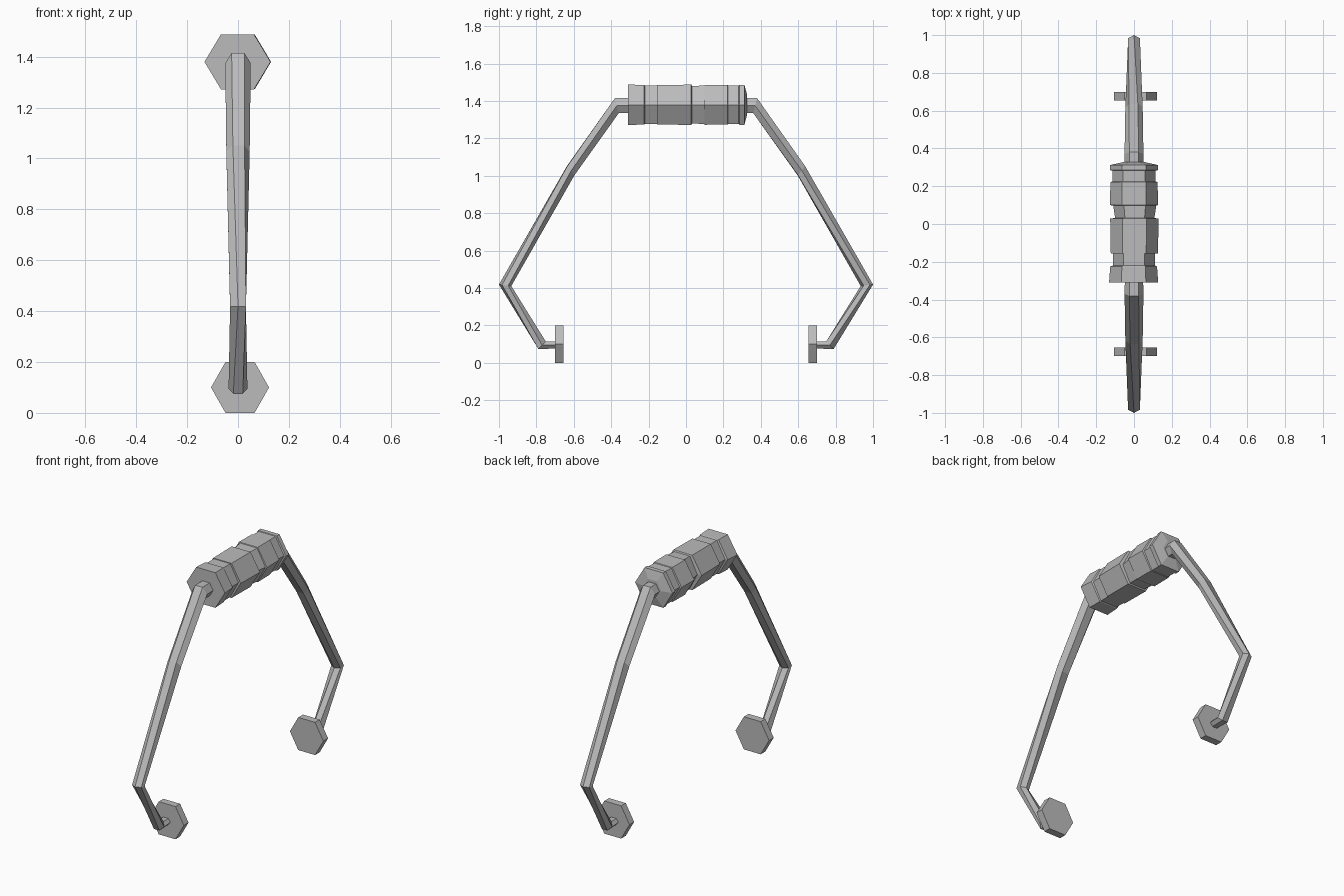
import bpy, bmesh
from math import sin, cos, radians, pi
from mathutils import Vector

cube = bpy.data.objects.get("Cube")
if cube:
    bpy.data.objects.remove(cube, do_unlink=True)

metal = bpy.data.materials.new("grey_metal")
metal.use_nodes = True
GREY = (0.5, 0.5, 0.5, 1)
metal.diffuse_color = GREY
metal.node_tree.nodes["Principled BSDF"].inputs["Base Color"].default_value = GREY


def hex_ring(centre, half_x, up, twist=0):
    """Six points round a centre; 'up' is the second half axis."""
    angles = [radians(60 * i + twist) for i in range(6)]
    return [Vector(centre) + Vector((half_x * cos(t), 0, 0)) + Vector(up) * sin(t)
            for t in angles]


def loft(name, rings, turn=0):
    """Skin a row of hexagons, cap both ends."""
    bm = bmesh.new()
    rows = [[bm.verts.new(p) for p in ring] for ring in rings]
    for a, b in zip(rows, rows[1:]):
        for i in range(6):
            j = (i + 1) % 6
            bm.faces.new((a[i], a[j], b[j], b[i]))
    bm.faces.new(rows[0])
    bm.faces.new(rows[-1])
    bmesh.ops.recalc_face_normals(bm, faces=bm.faces)
    mesh = bpy.data.meshes.new(name)
    bm.to_mesh(mesh)
    bm.free()
    mesh.materials.append(metal)
    obj = bpy.data.objects.new(name, mesh)
    obj.rotation_euler.z = turn
    bpy.context.collection.objects.link(obj)
    return obj


# Bent arm: centre y, z; half width; outward axis y, z; twist
ARM = [
    (-0.28, 1.375, 0.048, 0.0, 0.046, 0),
    (-0.37, 1.375, 0.050, -0.012, 0.046, 0),
    (-0.617, 1.027, 0.046, -0.022, 0.028, -4),
    (-0.967, 0.415, 0.036, -0.033, 0.004, -30),
    (-0.77, 0.095, 0.037, -0.023, -0.023, 0),
    (-0.68, 0.095, 0.030, 0.0, -0.022, 0),
]
# Hexagonal foot pad: y of both faces
PAD = (-0.70, -0.655)

for side, turn in (("front", 0), ("back", pi)):
    loft(side + "_arm",
         [hex_ring((0, y, z), w, (0, uy, uz), t) for y, z, w, uy, uz, t in ARM], turn)
    shift = 0.008 if side == "front" else -0.008
    loft(side + "_pad",
         [hex_ring((shift, y, 0.1), 0.114, (0, 0, 0.116)) for y in PAD], turn)

# Grip: stepped bands given as start y, end y, start radius, end radius, x shift
BANDS = [
    (-0.31, -0.225, 0.130, 0.124, -0.002),
    (-0.22, -0.155, 0.112, 0.112, 0),
    (-0.155, 0.028, 0.125, 0.128, 0.002),
    (0.032, 0.098, 0.104, 0.114, 0.004),
    (0.10, 0.222, 0.127, 0.125, 0),
    (0.225, 0.282, 0.115, 0.115, 0),
    (0.285, 0.312, 0.127, 0.127, 0),
]
rings = []
for y0, y1, r0, r1, dx in BANDS:
    for y, r in ((y0, r0), (y1, r1)):
        rings.append(hex_ring((dx, y, 1.38), r, (0, 0, 0.35 * r + 0.079)))
# Shallow raised end cap
rings.append(hex_ring((0, 0.327, 1.38), 0.06, (0, 0, 0.06)))
loft("grip", rings)
